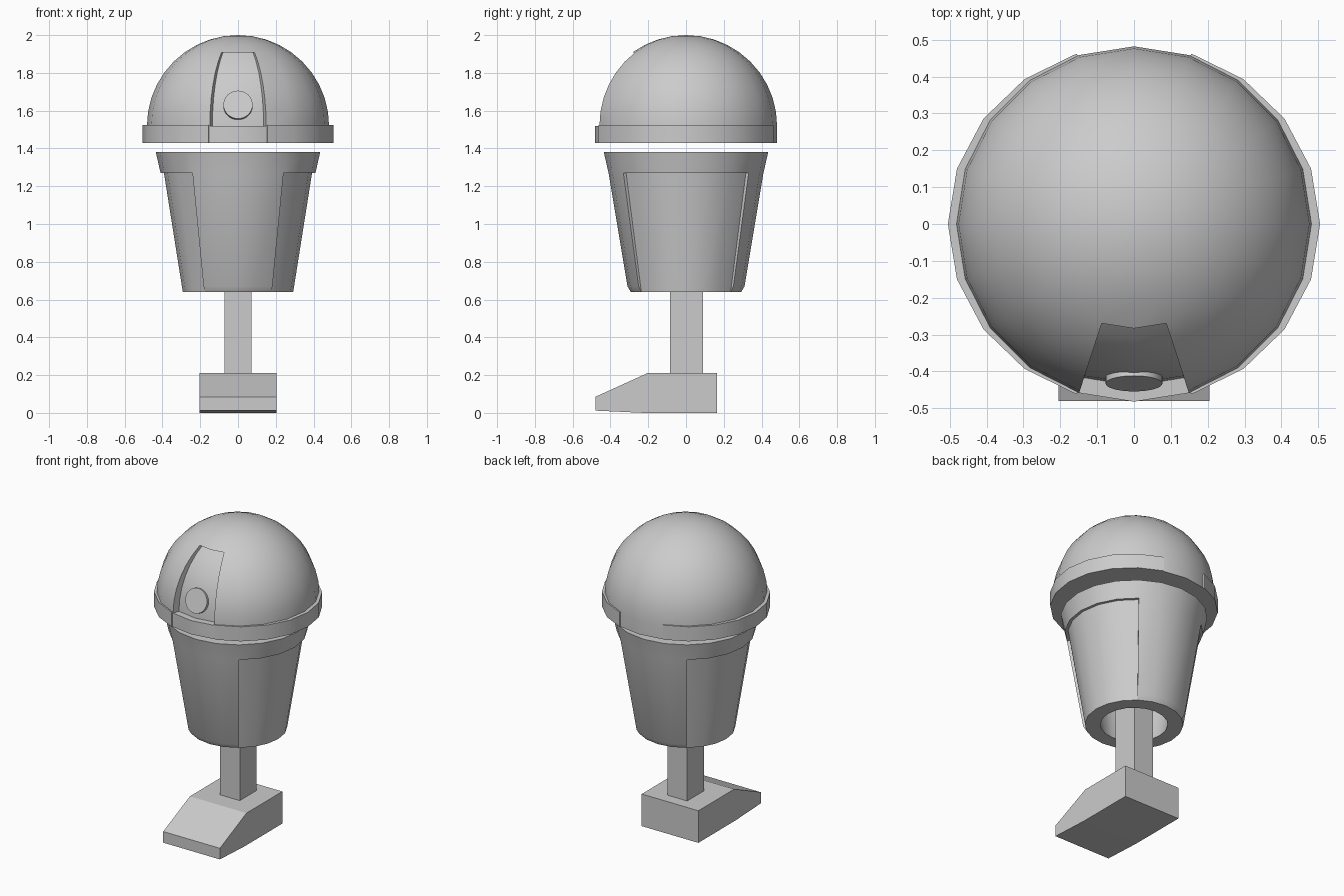
import bpy, bmesh
from math import sin, cos, pi, radians, degrees, atan2
from mathutils import Matrix

if "Cube" in bpy.data.objects:
    bpy.data.objects.remove(bpy.data.objects["Cube"])

SEG = 20
STEP = 2 * pi / SEG


def finish(bm, name, smooth=True):
    bmesh.ops.remove_doubles(bm, verts=bm.verts, dist=0.0005)
    bmesh.ops.recalc_face_normals(bm, faces=bm.faces)
    me = bpy.data.meshes.new(name)
    bm.to_mesh(me)
    bm.free()
    ob = bpy.data.objects.new(name, me)
    bpy.context.collection.objects.link(ob)
    bpy.ops.object.select_all(action='DESELECT')
    ob.select_set(True)
    bpy.context.view_layer.objects.active = ob
    if smooth:
        bpy.ops.object.shade_smooth_by_angle(angle=radians(30))
    return ob


def lathe(profile):
    """Revolve (radius, z) points that start and end on the axis."""
    bm = bmesh.new()
    vs = [bm.verts.new((r, 0, z)) for r, z in profile]
    es = [bm.edges.new(p) for p in zip(vs, vs[1:])]
    bmesh.ops.spin(bm, geom=vs + es, cent=(0, 0, 0), axis=(0, 0, 1),
                   angle=2 * pi, steps=SEG, use_merge=False)
    bmesh.ops.remove_doubles(bm, verts=bm.verts, dist=0.0005)
    return bm


def extrude(bm, faces, move):
    res = bmesh.ops.extrude_face_region(bm, geom=faces)
    old = [f for f in faces if f.is_valid]
    if old:
        bmesh.ops.delete(bm, geom=old, context='FACES')
    for v in res['geom']:
        if isinstance(v, bmesh.types.BMVert):
            move(v)


def azimuth(f):
    c = f.calc_center_median()
    return degrees(atan2(c.y, c.x))


# Dome with a recessed front panel
R, CZ = 0.482, 1.52
prof = [(0, 1.43), (R, 1.43)]
prof += [(R * cos(radians(a)), CZ + (2 - CZ) * sin(radians(a))) for a in range(0, 90, 9)]
bm = lathe(prof + [(0, 2.0)])
panel = [f for f in bm.faces if abs(azimuth(f) + 90) < 18
         and 1.53 < f.calc_center_median().z < 1.9]


def sink(v):
    v.co.x *= 0.91
    v.co.y *= 0.91


extrude(bm, panel, sink)
finish(bm, "dome")

# Round lens on the panel
bm = bmesh.new()
bmesh.ops.create_cone(bm, cap_ends=True, segments=32, radius1=0.077, radius2=0.077, depth=0.05,
                      matrix=Matrix.Translation((0, -0.409, 1.625)) @ Matrix.Rotation(radians(74), 4, 'X'))
finish(bm, "lens")

# Side brims, open at the front and back
for side, name in ((1, "brim_right"), (-1, "brim_left")):
    bm = bmesh.new()
    rings = []
    for i in range(-4, 5):
        c, s = side * cos(i * STEP), sin(i * STEP)
        rings.append([bm.verts.new((rx * c, ry * s, z)) for rx, ry, z in
                      ((0.46, 0.46, 1.43), (0.505, 0.486, 1.43),
                       (0.505, 0.486, 1.525), (0.46, 0.46, 1.525))])
    for a, b in zip(rings, rings[1:]):
        for k in range(4):
            bm.faces.new((a[k], a[k - 1], b[k - 1], b[k]))
    bm.faces.new(rings[0])
    bm.faces.new(rings[-1])
    finish(bm, name)

# Tapered body, hollow underneath, with recessed sides
bm = lathe([(0, 0.95), (0.25, 0.95), (0.2, 0.64), (0.292, 0.64), (0.31, 0.67),
            (0.41, 1.27), (0.435, 1.38), (0, 1.38)])
sides = []
for f in bm.faces:
    a, c = abs(azimuth(f)), f.calc_center_median()
    rad = (c.x ** 2 + c.y ** 2) ** 0.5
    if (a < 54 or a > 126) and rad > 0.27 and 0.645 < c.z < 1.2:
        sides.append(f)


def recess(v):
    r = (v.co.x ** 2 + v.co.y ** 2) ** 0.5
    d = 0.018 if v.co.z > 1.2 else (0.013 if v.co.z > 0.65 else 0)
    v.co.x *= (r - d) / r
    v.co.y *= (r - d) / r


extrude(bm, sides, recess)
finish(bm, "body")

# Leg post
bm = bmesh.new()
bmesh.ops.create_cube(bm, size=1, matrix=Matrix.Translation((0, 0.003, 0.57)) @
                      Matrix.Diagonal((0.144, 0.175, 0.76, 1)))
finish(bm, "leg", False)

# Wedge foot
bm = bmesh.new()
side = bm.faces.new([bm.verts.new((-0.205, y, z)) for y, z in
                     ((0.165, 0), (0.165, 0.21), (-0.205, 0.21),
                      (-0.48, 0.085), (-0.48, 0.012), (-0.22, 0))])
res = bmesh.ops.extrude_face_region(bm, geom=[side], use_keep_orig=True)
bmesh.ops.translate(bm, vec=(0.41, 0, 0),
                    verts=[v for v in res['geom'] if isinstance(v, bmesh.types.BMVert)])
if not any(all(v.co.x < 0 for v in f.verts) for f in bm.faces):
    bm.faces.new([v for v in bm.verts if v.co.x < 0])
finish(bm, "foot", False)
